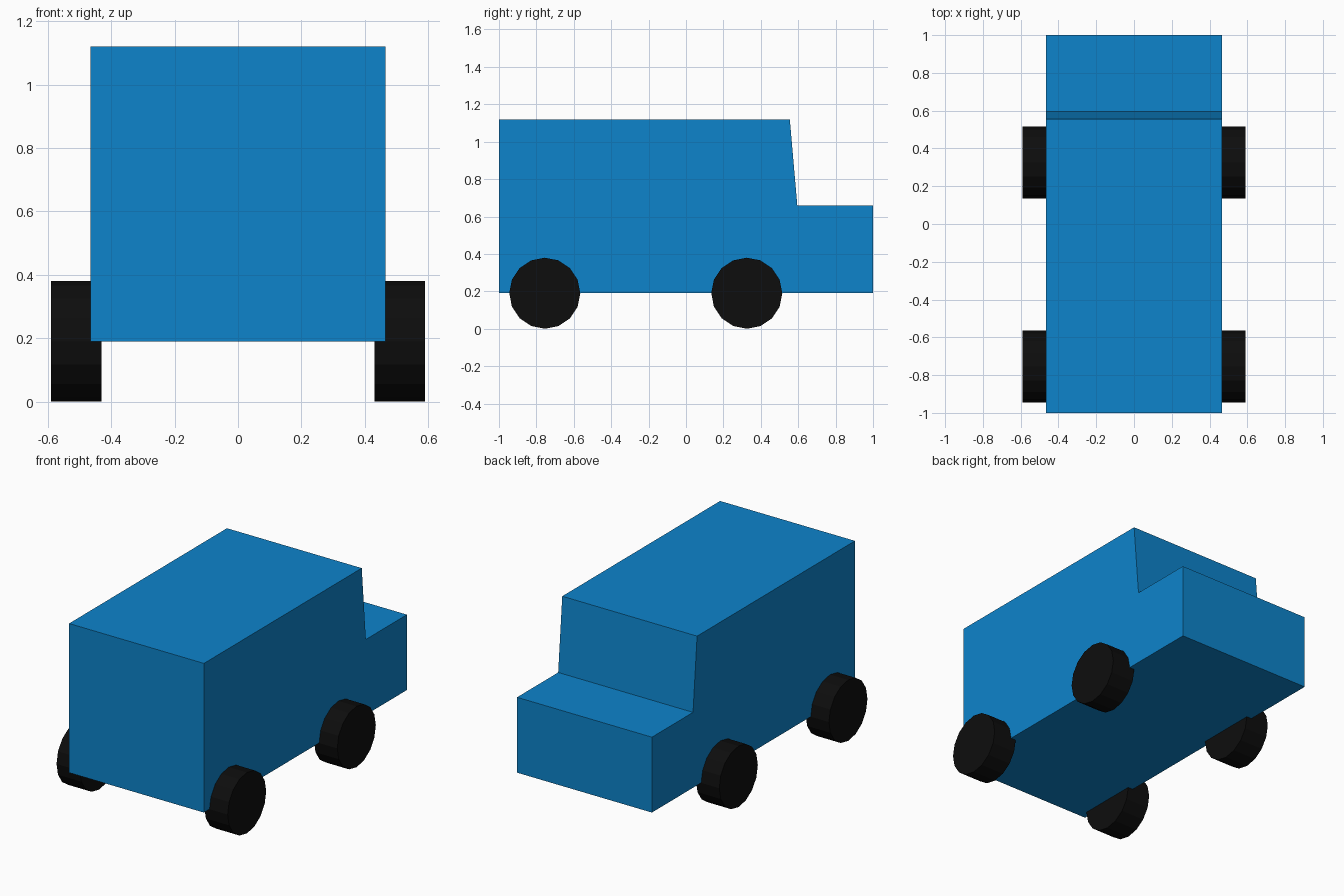
import bpy, bmesh
from math import pi
from mathutils import Matrix

if "Cube" in bpy.data.objects:
    bpy.data.objects.remove(bpy.data.objects["Cube"])


def material(name, color):
    mat = bpy.data.materials.new(name)
    mat.diffuse_color = color
    mat.use_nodes = True
    mat.node_tree.nodes["Principled BSDF"].inputs["Base Color"].default_value = mat.diffuse_color
    return mat


def add_object(name, bm, mat):
    bmesh.ops.recalc_face_normals(bm, faces=bm.faces)
    mesh = bpy.data.meshes.new(name)
    bm.to_mesh(mesh)
    bm.free()
    mesh.materials.append(mat)
    obj = bpy.data.objects.new(name, mesh)
    bpy.context.collection.objects.link(obj)
    return obj


blue = material("body_blue", (0.004, 0.23, 0.6, 1))
black = material("tyre_black", (0.004, 0.004, 0.004, 1))

# Body: side profile (y, z) extruded across the width
HALF_WIDTH = 0.465
profile = [(-1, 0.19), (1, 0.19), (1, 0.66), (0.595, 0.66), (0.555, 1.12), (-1, 1.12)]
bm = bmesh.new()
face = bm.faces.new([bm.verts.new((-HALF_WIDTH, y, z)) for y, z in profile])
extruded = bmesh.ops.extrude_face_region(bm, geom=[face], use_keep_orig=True)
verts = [g for g in extruded["geom"] if isinstance(g, bmesh.types.BMVert)]
bmesh.ops.translate(bm, verts=verts, vec=(2 * HALF_WIDTH, 0, 0))
add_object("van_body", bm, blue)

# Wheels: plain 16-sided cylinders, partly sunk into the body
RADIUS, INNER, OUTER = 0.19, 0.43, 0.59
for end, y in (("front", -0.755), ("rear", 0.325)):
    for side, sign in (("left", -1), ("right", 1)):
        bm = bmesh.new()
        place = Matrix.Translation((sign * (INNER + OUTER) / 2, y, RADIUS))
        bmesh.ops.create_cone(bm, cap_ends=True, segments=16, radius1=RADIUS,
                              radius2=RADIUS, depth=OUTER - INNER,
                              matrix=place @ Matrix.Rotation(pi / 2, 4, 'Y'))
        add_object(f"{end}_{side}_wheel", bm, black)
